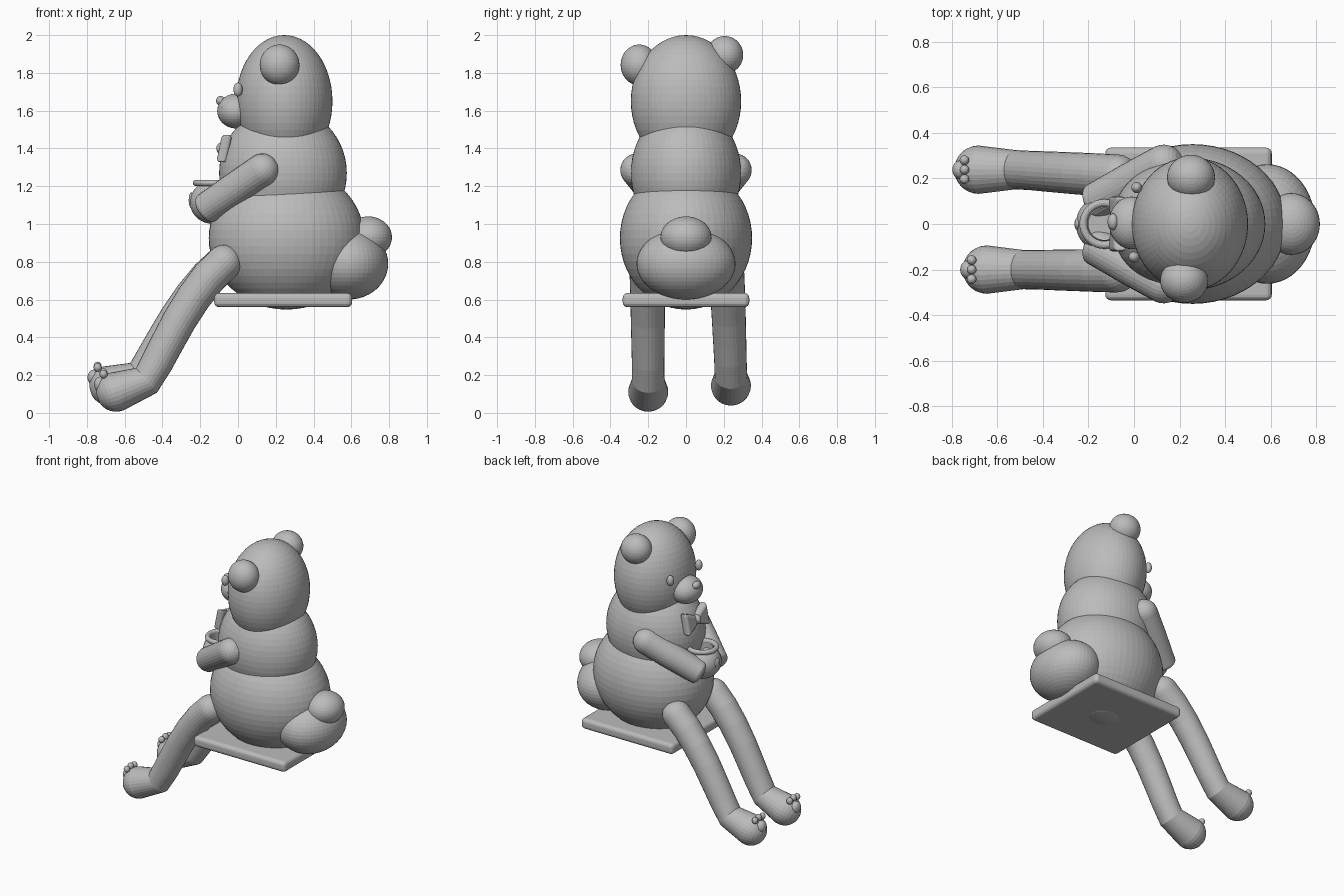
import bpy, bmesh
from math import sin, cos, pi
from mathutils import Vector, Matrix

cube = bpy.data.objects.get("Cube")
if cube:
    bpy.data.objects.remove(cube, do_unlink=True)

grey = bpy.data.materials.new("plain_grey")
grey.use_nodes = True
grey.diffuse_color = (0.5, 0.5, 0.5, 1)
grey.node_tree.nodes["Principled BSDF"].inputs["Base Color"].default_value = (0.5, 0.5, 0.5, 1)
parts = []


def finish(name, bm):
    bmesh.ops.recalc_face_normals(bm, faces=bm.faces)
    mesh = bpy.data.meshes.new(name)
    bm.to_mesh(mesh)
    bm.free()
    mesh.materials.append(grey)
    obj = bpy.data.objects.new(name, mesh)
    bpy.context.collection.objects.link(obj)
    parts.append(obj)
    return obj


def ball(name, centre, radii, seg=40):
    bm = bmesh.new()
    bmesh.ops.create_uvsphere(bm, u_segments=seg, v_segments=seg // 2, radius=1,
                              matrix=Matrix.Translation(centre) @ Matrix.Diagonal((*radii, 1)))
    return finish(name, bm)


def tube(name, path, radii, end_dome=1.0, seg=28, steps=7):
    """Round limb along a path, with a domed cap at each end."""
    pts = [Vector(p) for p in path]
    first, last = (pts[0] - pts[1]).normalized(), (pts[-1] - pts[-2]).normalized()
    rings = []
    for i, p in enumerate(pts):
        before = (p - pts[i - 1]).normalized() if i else -first
        after = (pts[i + 1] - p).normalized() if i < len(pts) - 1 else last
        rings.append((p, (before + after).normalized(), radii[i]))
    angles = [pi / 2 * k / steps for k in range(1, steps)]
    start = [(pts[0] + first * radii[0] * sin(a), -first, radii[0] * cos(a)) for a in reversed(angles)]
    end = [(pts[-1] + last * radii[-1] * end_dome * sin(a), last, radii[-1] * cos(a)) for a in angles]
    bm = bmesh.new()
    loops = []
    for p, t, r in start + rings + end:
        u = t.cross(Vector((0, 1, 0))).normalized()
        v = t.cross(u)
        loops.append([bm.verts.new(p + (u * cos(2 * pi * k / seg) + v * sin(2 * pi * k / seg)) * r)
                      for k in range(seg)])
    for a, b in zip(loops, loops[1:]):
        for k in range(seg):
            n = (k + 1) % seg
            bm.faces.new((a[k], a[n], b[n], b[k]))
    bm.faces.new(loops[0])
    bm.faces.new(loops[-1])
    return finish(name, bm)


def lathe(name, centre, profile, closed=False, seg=40):
    bm = bmesh.new()
    vs = [bm.verts.new((r, 0, z)) for r, z in profile]
    es = [bm.edges.new(e) for e in zip(vs, vs[1:] + (vs[:1] if closed else []))]
    bmesh.ops.spin(bm, geom=vs + es, cent=(0, 0, 0), axis=(0, 0, 1), angle=2 * pi, steps=seg)
    bmesh.ops.remove_doubles(bm, verts=bm.verts, dist=0.0005)
    bmesh.ops.translate(bm, verts=bm.verts, vec=centre)
    return finish(name, bm)


def bevel(obj, width, segments=4):
    mod = obj.modifiers.new("round_edges", 'BEVEL')
    mod.width, mod.segments = width, segments


# Body, head and tail
ball("head", (0.245, 0, 1.65), (0.255, 0.292, 0.35), 56)
ball("chest", (0.238, 0, 1.27), (0.338, 0.292, 0.35), 56)
ball("belly", (0.257, 0, 0.925), (0.412, 0.35, 0.378), 56)
ball("rump", (0.585, 0, 0.79), (0.21, 0.262, 0.19), 48)
ball("tail", (0.69, 0, 0.93), (0.125, 0.135, 0.11))
ball("left_ear", (0.25, 0.205, 1.895), (0.105, 0.098, 0.1))
ball("right_ear", (0.22, -0.248, 1.842), (0.105, 0.098, 0.108))

# Face
ball("muzzle", (-0.01, 0.005, 1.598), (0.1, 0.115, 0.092))
ball("nose", (-0.092, 0.01, 1.652), (0.024, 0.036, 0.026), 24)
for side, y, x in (("left", 0.16, 0.012), ("right", -0.145, 0)):
    ball(side + "_eye", (x, y, 1.712), (0.024, 0.024, 0.037), 24)
for s in (1, -1):
    for dy, z in ((0.035, 1.6), (0.06, 1.615), (0.055, 1.585)):
        ball("whisker_dot", (-0.103 + dy * dy * 5, s * dy, z), (0.006, 0.006, 0.006), 12)

# Bow tie: two flared wings and a knot
for s in (1, -1):
    bm = bmesh.new()
    outline = ((0.01, 0.03), (0.12, 0.078), (0.12, -0.078), (0.01, -0.03))
    face = bm.faces.new([bm.verts.new((-0.1 + z * 0.2, s * y, 1.4 + z)) for y, z in outline])
    new = bmesh.ops.extrude_face_region(bm, geom=[face])["geom"]
    bmesh.ops.translate(bm, verts=[g for g in new if isinstance(g, bmesh.types.BMVert)], vec=(0.055, 0, 0))
    bevel(finish("bow_wing", bm), 0.018)
ball("bow_knot", (-0.085, 0, 1.4), (0.03, 0.028, 0.032), 24)

# Arms
for side, s in (("left", 1), ("right", -1)):
    tube(side + "_arm", [(0.13, s * 0.26, 1.285), (-0.01, s * 0.185, 1.19), (-0.165, s * 0.1, 1.085)],
         [0.088, 0.087, 0.083], end_dome=0.45)

# Pot with rim and badge
bowl = [(0.125 * sin(a), -0.115 * cos(a)) for a in (pi * 0.78 * k / 18 for k in range(19))]
lathe("pot", (-0.13, 0, 1.115), bowl + [(0.07, 0.1), (0.07, 0.02), (0, 0.02)])
rim = [(0.092 + 0.017 * cos(2 * pi * k / 12), 0.017 * sin(2 * pi * k / 12)) for k in range(12)]
lathe("pot_rim", (-0.13, 0, 1.217), rim, closed=True)
ball("pot_badge", (-0.247, 0, 1.125), (0.014, 0.028, 0.042), 24)

# Legs, feet and toes, each leg swung about the hip
hip = Vector((-0.075, 0, 0.795))
leg = ((-0.075, 0.795), (-0.155, 0.715), (-0.235, 0.61), (-0.31, 0.49),
       (-0.375, 0.37), (-0.43, 0.265), (-0.485, 0.172), (-0.645, 0.112))
for side, hip_y, foot_y, swing in (("left", 0.21, 0.238, 0.055), ("right", -0.205, -0.2, 0)):
    turn = Matrix.Rotation(swing, 3, 'Y')

    def place(x, z, dy=0):
        p = hip + turn @ (Vector((x, 0, z)) - hip)
        f = min(1, (hip.x - x) / 0.4)
        return p + Vector((0, hip_y + (foot_y - hip_y) * f + dy, 0))

    tube(side + "_leg", [place(x, z) for x, z in leg],
         [0.095, 0.094, 0.092, 0.09, 0.088, 0.086, 0.086, 0.106])
    ball(side + "_foot_pad", place(-0.73, 0.15), (0.032, 0.04, 0.042), 24)
    for dy, z in ((-0.042, 0.205), (0, 0.212), (0.042, 0.205)):
        ball(side + "_toe", place(-0.712, z, dy), (0.021, 0.021, 0.023), 20)

# Seat board
bm = bmesh.new()
bmesh.ops.create_cube(bm, size=1, matrix=Matrix.Translation((0.239, 0, 0.597))
                      @ Matrix.Diagonal((0.73, 0.67, 0.075, 1)))
bevel(finish("seat", bm), 0.026)

# Smooth shading with crisp creases
for obj in bpy.context.view_layer.objects:
    obj.select_set(obj in parts)
bpy.context.view_layer.objects.active = parts[0]
bpy.ops.object.shade_smooth_by_angle(angle=0.6)
